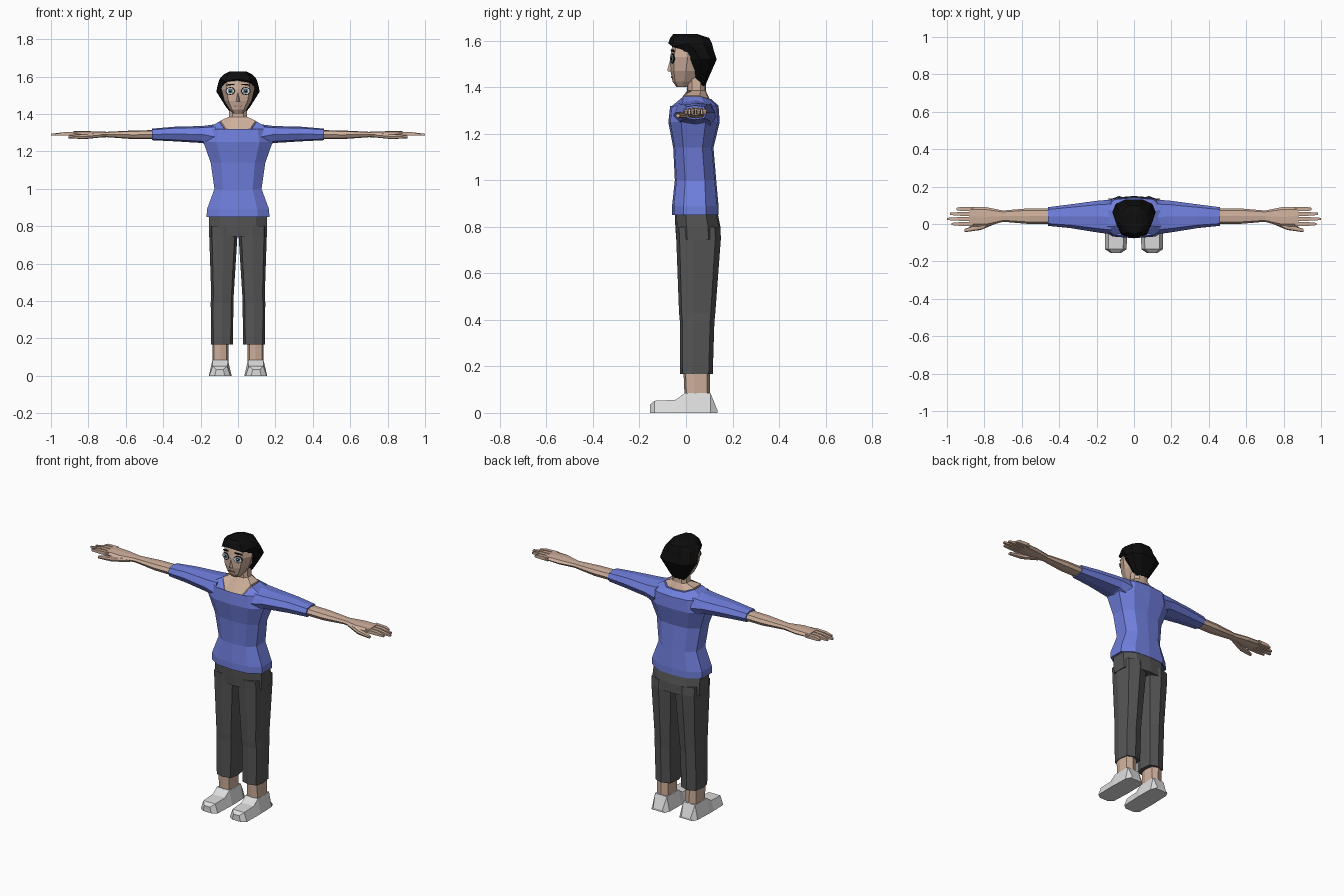
import bpy, bmesh, math
from mathutils import Matrix

if "Cube" in bpy.data.objects:
    bpy.data.objects.remove(bpy.data.objects["Cube"])


def material(name, *rgb):
    m = bpy.data.materials.new(name)
    m.use_nodes = True
    m.diffuse_color = (*rgb, 1)
    m.node_tree.nodes["Principled BSDF"].inputs["Base Color"].default_value = (*rgb, 1)
    return m


shirt_blue = material("shirt blue", .16, .21, .72)
skin = material("skin", .62, .43, .33)
charcoal = material("charcoal", .09, .09, .09)
shoe_grey = material("shoe grey", .72, .72, .72)
black = material("black", .004, .004, .004)
white = material("eye white", .85, .85, .85)
iris_blue = material("iris blue", .1, .2, .28)
lip = material("lip", .42, .22, .17)


def finish(name, bm, mat):
    bmesh.ops.recalc_face_normals(bm, faces=bm.faces)
    mesh = bpy.data.meshes.new(name)
    bm.to_mesh(mesh)
    bm.free()
    mesh.materials.append(mat)
    obj = bpy.data.objects.new(name, mesh)
    bpy.context.collection.objects.link(obj)
    return obj


def mirrored(half):
    """Complete a profile given from front middle to back middle."""
    return half + [(-u, v) for u, v in reversed(half) if u > 0]


BODY = mirrored([(0, -1), (.62, -.92), (1, -.5), (1, .45), (.6, .92), (0, 1)])
HEAD = mirrored([(0, -1), (.7, -.8), (1, -.1), (.85, .6), (.4, 1)])
LIMB = mirrored([(0, -1), (.75, -.8), (1, 0), (.75, .8), (0, 1)])
LEG = mirrored([(0, -1), (.8, -.85), (1, -.2), (.85, .75), (0, 1)])
BLOCK = [(-1, -1), (1, -1), (1, 1), (-1, 1)]
SHOE = [(-1, -1), (1, -1), (.68, 1), (-.68, 1)]


def loft(name, axis, shape, mat, sections, side=1, adjust=None):
    """Skin a profile through boxes: position, then low and high on both other axes."""
    bm = bmesh.new()
    rings = []
    for p, a0, a1, b0, b1 in sections:
        ring = []
        for u, v in shape:
            a = (a0 + a1) / 2 + u * (a1 - a0) / 2
            b = (b0 + b1) / 2 + v * (b1 - b0) / 2
            x, y, z = {"x": (p, a, b), "y": (a, p, b), "z": (a, b, p)}[axis]
            if adjust:
                z = adjust(x, y, z)
            ring.append(bm.verts.new((x * side, y, z)))
        rings.append(ring)
    n = len(shape)
    for low, high in zip(rings, rings[1:]):
        for i in range(n):
            j = (i + 1) % n
            bm.faces.new((low[i], low[j], high[j], high[i]))
    bm.faces.new(rings[0])
    bm.faces.new(rings[-1])
    return finish(name, bm, mat)


def centred(*rows):
    return [(z, -w, w, y0, y1) for z, w, y0, y1 in rows]


def plate(name, mat, x, y, z, rx, rz, yaw=0, roll=0, sides=12, thick=.006):
    """Thin disc facing forward."""
    bm = bmesh.new()
    bmesh.ops.create_cone(bm, cap_ends=True, segments=sides, radius1=1, radius2=1, depth=1,
                          matrix=Matrix.Rotation(math.pi / 2, 4, "X"))
    place = (Matrix.Translation((x, y, z)) @ Matrix.Rotation(yaw, 4, "Z")
             @ Matrix.Rotation(roll, 4, "Y") @ Matrix.Diagonal((rx, thick, rz, 1)))
    bm.transform(place)
    return finish(name, bm, mat)


# Neckline: dips at the front, high at the shoulders
def neckline(x, y, z):
    if z < 1.355:
        return z
    return z - (.055 if y < -.03 else .012 if y > .09 else 0)


# Shirt and trunk
loft("shirt", "z", BODY, shirt_blue, centred(
    (.85, .168, -.06, .14), (.89, .166, -.06, .14), (1, .126, -.048, .13),
    (1.14, .146, -.055, .118), (1.25, .185, -.076, .145), (1.32, .168, -.068, .14),
    (1.36, .1, -.052, .11)), adjust=neckline)
loft("neck", "z", BODY, skin, centred(
    (1.356, .094, -.05, .105), (1.365, .093, -.048, .1), (1.385, .048, .005, .085),
    (1.46, .045, .005, .085)), adjust=lambda x, y, z: neckline(x, y, z) if z < 1.37 else z)
loft("trouser_hips", "z", BODY, charcoal, centred(
    (.745, .154, -.042, .15), (.8, .156, -.046, .148), (.865, .154, -.048, .135)))

# Head and hair
loft("head", "z", HEAD, skin, centred(
    (1.402, .026, -.042, .02), (1.425, .046, -.058, .05), (1.47, .073, -.067, .08),
    (1.53, .088, -.068, .1), (1.6, .078, -.055, .095)))
loft("hair", "z", HEAD, black, centred(
    (1.4, .035, .06, .08), (1.44, .066, .035, .097), (1.52, .116, .005, .132),
    (1.562, .107, -.03, .118), (1.588, .098, -.076, .112), (1.612, .076, -.068, .1),
    (1.628, .045, -.055, .05)),
    adjust=lambda x, y, z: z - 3 * x * x if y < -.02 and z < 1.6 else z)
loft("nose", "z", [(-1, 1), (0, -1), (1, 1)], skin, centred(
    (1.468, .013, -.078, -.06), (1.476, .012, -.08, -.06), (1.515, .004, -.069, -.06)))
plate("mouth", lip, 0, -.062, 1.443, .022, .004, sides=8)

for side, label in ((1, "left"), (-1, "right")):
    # Eyes: stacked thin plates angled with the face
    yaw = side * .27
    for part, mat, rx, rz, step in (("eye_rim", black, .025, .021, 0),
                                    ("eye_white", white, .022, .017, .001),
                                    ("iris", iris_blue, .013, .014, .002),
                                    ("pupil", black, .007, .008, .003),
                                    ("eye_glint", white, .003, .003, .004)):
        lift = .004 if part == "eye_glint" else 0
        plate(f"{label}_{part}", mat, side * .041, -.0575 - step, 1.523 + lift, rx, rz, yaw)
    plate(f"{label}_eyebrow", black, side * .042, -.057, 1.557, .024, .004, yaw, side * .12, 8)

    # Sleeve and forearm
    loft(f"{label}_sleeve", "x", LIMB, shirt_blue, [
        (.12, -.055, .13, 1.21, 1.345), (.19, -.046, .125, 1.245, 1.336),
        (.34, -.022, .105, 1.254, 1.332), (.46, -.01, .09, 1.26, 1.322)], side)
    loft(f"{label}_forearm", "x", LIMB, skin, [
        (.44, 0, .083, 1.266, 1.314), (.56, 0, .084, 1.266, 1.312),
        (.7, .012, .072, 1.276, 1.305), (.73, .01, .075, 1.275, 1.305)], side)

    # Hand
    loft(f"{label}_palm", "x", LIMB, skin, [
        (.7, .012, .072, 1.276, 1.305), (.79, -.014, .09, 1.276, 1.308),
        (.88, -.012, .092, 1.281, 1.308)], side)
    loft(f"{label}_thumb", "x", LIMB, skin, [
        (.73, .005, .04, 1.275, 1.3), (.82, -.032, .005, 1.266, 1.294),
        (.905, -.044, -.026, 1.27, 1.286)], side)
    for finger, y, tip in (("index", 0, .975), ("middle", .027, 1),
                           ("ring", .054, .985), ("little", .08, .95)):
        loft(f"{label}_{finger}_finger", "x", BLOCK, skin, [
            (.86, y - .011, y + .011, 1.284, 1.305), (.93, y - .01, y + .01, 1.284, 1.303),
            (tip, y - .006, y + .006, 1.284, 1.294)], side)

    # Trouser leg, ankle and shoe
    loft(f"{label}_trouser_leg", "z", LEG, charcoal, [
        (.167, .028, .143, -.025, .115), (.39, .024, .146, -.026, .122),
        (.43, .023, .143, -.03, .126), (.75, .003, .154, -.042, .15),
        (.8, .002, .154, -.045, .147)], side)
    loft(f"{label}_ankle", "z", LEG, skin, [
        (.07, .052, .136, -.006, .104), (.2, .052, .138, -.012, .104)], side)
    loft(f"{label}_shoe", "y", SHOE, shoe_grey, [
        (-.155, .07, .125, 0, .035), (-.135, .04, .154, 0, .052),
        (-.045, .036, .156, 0, .056), (-.005, .034, .156, 0, .085),
        (.105, .036, .152, 0, .085), (.135, .05, .138, 0, .012)], side)
